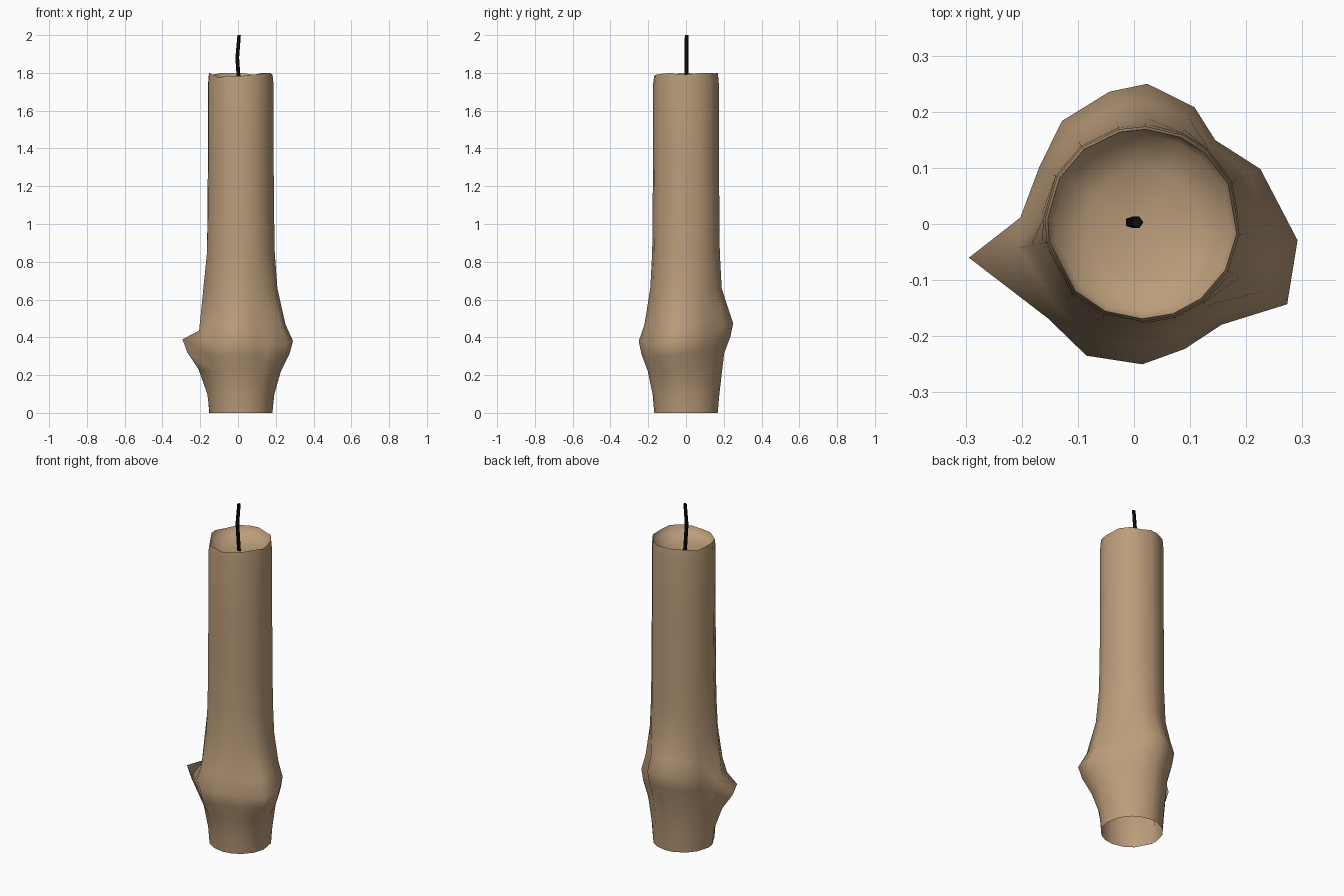
import bpy, bmesh, math
from mathutils import Vector

if "Cube" in bpy.data.objects:
    bpy.data.objects.remove(bpy.data.objects["Cube"])


def material(name, rgb):
    m = bpy.data.materials.new(name)
    m.diffuse_color = (*rgb, 1)
    m.use_nodes = True
    m.node_tree.nodes["Principled BSDF"].inputs["Base Color"].default_value = m.diffuse_color
    return m


def finish(name, bm, mat, angle):
    bmesh.ops.recalc_face_normals(bm, faces=bm.faces)
    me = bpy.data.meshes.new(name)
    bm.to_mesh(me)
    bm.free()
    ob = bpy.data.objects.new(name, me)
    bpy.context.collection.objects.link(ob)
    me.materials.append(mat)
    bpy.ops.object.select_all(action='DESELECT')
    ob.select_set(True)
    bpy.context.view_layer.objects.active = ob
    bpy.ops.object.shade_smooth_by_angle(angle=math.radians(angle))
    return ob


def bridge(bm, a, b):
    n = len(a)
    for i in range(n):
        j = (i + 1) % n
        bm.faces.new((a[i], a[j], b[j], b[i]))


wax = material("tan wax", (0.50, 0.335, 0.195))
black = material("black wick", (0.004, 0.004, 0.004))

CX = 0.015
# Melted drip collar, per column: angle, collar radius, collar height, rim height
COLUMNS = [
    (-6, .278, .38, 1.79), (-29, .295, .37, 1.80), (-52, .228, .36, 1.795),
    (-71, .235, .38, 1.79), (-90, .25, .38, 1.783), (-113, .255, .37, 1.785),
    (-135, .238, .38, 1.775), (-169, .315, .39, 1.80), (-183, .218, .42, 1.80),
    (-209, .21, .46, 1.79), (-232, .233, .46, 1.80), (-256, .243, .47, 1.80),
    (-272, .25, .475, 1.80), (-294, .228, .46, 1.79), (-311, .198, .42, 1.80),
    (-335, .232, .40, 1.80),
]


def column(ang, peak, zp, rim):
    """One vertical outline from base to rim, then into the melted hollow."""
    d = peak - .17
    spike = peak > .31
    prof = [(.168, 0), (.172 + .06 * d, .1), (.17 + .4 * d, zp - .16),
            (.17 + .82 * d, zp - .07), (peak, zp),
            (.17 + (.38 if spike else .62) * d, zp + (.045 if spike else .09)),
            (.173 + .2 * d, .66), (.175 + .05 * d, .85), (.177, 1.05),
            (.174, 1.4), (.174, 1.74), (.169, rim),
            (.158, rim - .03), (.10, 1.74)]
    c, s = math.cos(math.radians(ang)), math.sin(math.radians(ang))
    return [Vector((CX + r * c, r * s, z)) for r, z in prof]


# Candle body, open underneath
bm = bmesh.new()
cols = [[bm.verts.new(p) for p in column(*c)] for c in COLUMNS]
rings = list(zip(*cols))
for lo, hi in zip(rings, rings[1:]):
    bridge(bm, lo, hi)
middle = bm.verts.new((CX, 0, 1.722))
top = rings[-1]
for i in range(len(top)):
    bm.faces.new((top[i], top[(i + 1) % len(top)], middle))
finish("candle_body", bm, wax, 60)

# Bent wick
bm = bmesh.new()
prev = None
for x, z, r in [(.006, 1.715, .011), (-.005, 1.88, .011), (.005, 2.0, .010)]:
    ring = [bm.verts.new((x + r * math.cos(k * math.tau / 5),
                          .003 + r * math.sin(k * math.tau / 5), z)) for k in range(5)]
    if prev:
        bridge(bm, prev, ring)
    else:
        bm.faces.new(ring)
    prev = ring
bm.faces.new(prev)
finish("wick", bm, black, 30)
